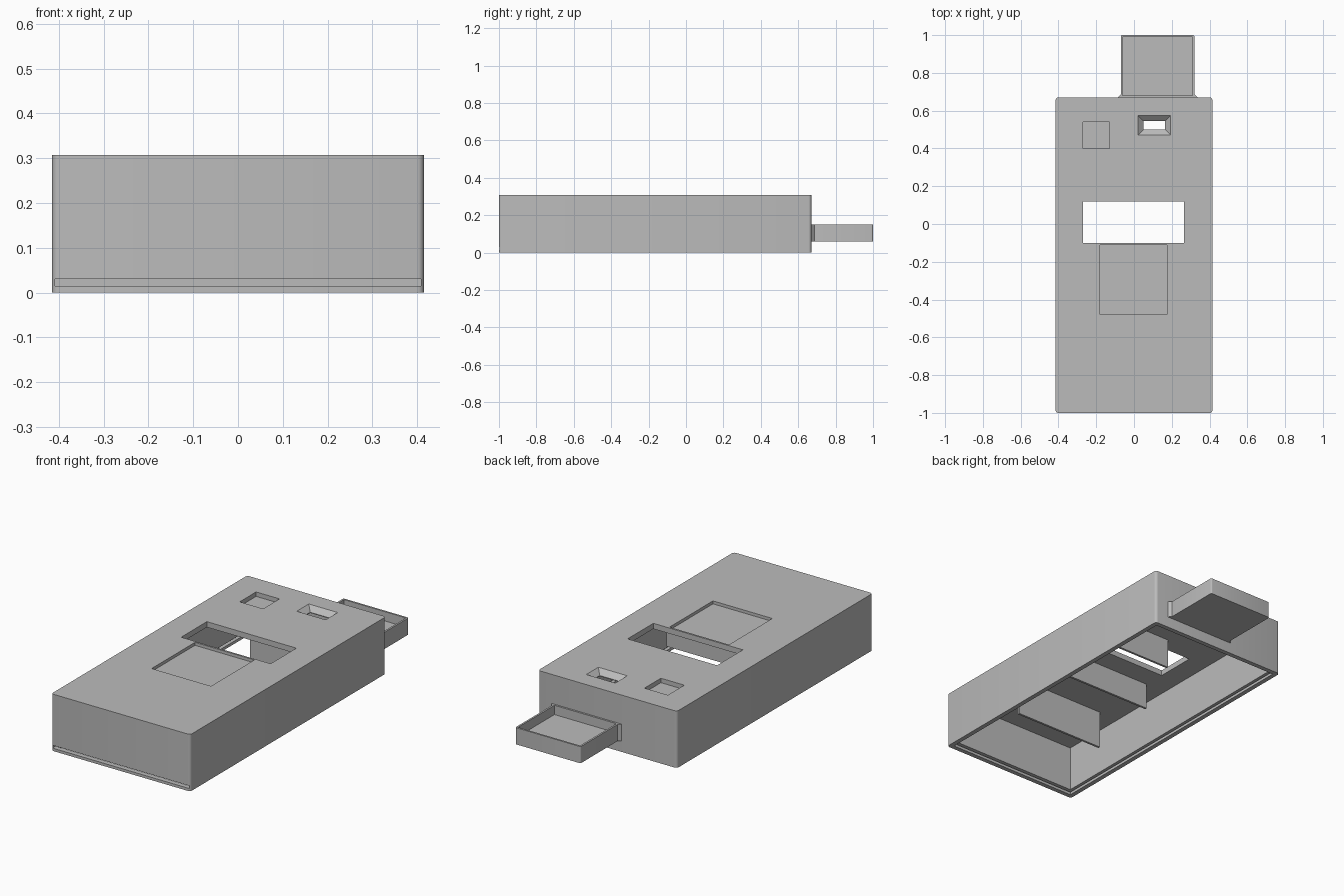
import bpy, bmesh

cube = bpy.data.objects.get("Cube")
if cube:
    bpy.data.objects.remove(cube, do_unlink=True)

# Single grey plastic
grey = bpy.data.materials.new("grey plastic")
grey.use_nodes = True
colour = (0.5, 0.5, 0.5, 1)
grey.diffuse_color = colour
grey.node_tree.nodes["Principled BSDF"].inputs["Base Color"].default_value = colour


def finish(name, bm):
    bmesh.ops.recalc_face_normals(bm, faces=bm.faces)
    mesh = bpy.data.meshes.new(name)
    bm.to_mesh(mesh)
    bm.free()
    mesh.materials.append(grey)
    obj = bpy.data.objects.new(name, mesh)
    bpy.context.scene.collection.objects.link(obj)
    return obj


def block(name, x, y, z, round_corners=0, flare=0):
    """Box from three (low, high) ranges; flare widens the top rim."""
    bm = bmesh.new()
    bmesh.ops.create_cube(bm, size=1)
    for v in bm.verts:
        grow = flare if v.co.z > 0 else 0
        v.co = [r[0] - grow * (i < 2) if c < 0 else r[1] + grow * (i < 2)
                for i, (c, r) in enumerate(zip(v.co, (x, y, z)))]
    if round_corners:
        upright = [e for e in bm.edges
                   if abs(e.verts[0].co.z - e.verts[1].co.z) > 0.01]
        bmesh.ops.bevel(bm, geom=upright, offset=round_corners, segments=4,
                        profile=0.5, affect='EDGES')
    return finish(name, bm)


def cut(target, cutter):
    cutter.hide_render = True
    mod = target.modifiers.new("cut", 'BOOLEAN')
    mod.operation = 'DIFFERENCE'
    mod.solver = 'EXACT'
    mod.object = cutter
    bpy.context.view_layer.objects.active = target
    bpy.ops.object.modifier_apply(modifier=mod.name)
    bpy.data.objects.remove(cutter, do_unlink=True)


def smooth(obj):
    bpy.ops.object.select_all(action='DESELECT')
    obj.select_set(True)
    bpy.context.view_layer.objects.active = obj
    bpy.ops.object.shade_smooth_by_angle()


TOP, CEILING = 0.307, 0.277

# Hollow case, open underneath
case = block("case_shell", (-0.415, 0.415), (-1, 0.67), (0, TOP), 0.015)
openings = [
    ("cavity", (-0.39, 0.39), (-0.975, 0.645), (-0.1, CEILING), 0),
    ("cover_slot", (-0.408, 0.408), (-1.1, 0.66), (0.015, 0.03), 0),
    ("window", (-0.27, 0.265), (-0.1, 0.12), (0.2, 0.4), 0),
    ("label_recess", (-0.18, 0.175), (-0.48, -0.11), (TOP - 0.016, 0.4), 0),
    ("square_recess", (-0.27, -0.13), (0.4, 0.54), (TOP - 0.024, 0.4), 0),
    ("funnel_hole", (0.05, 0.165), (0.5, 0.545), (0.2, 0.4), 0),
    ("funnel_taper", (0.05, 0.165), (0.5, 0.545), (CEILING + 0.004, TOP + 0.001), 0.03),
]
for name, x, y, z, flare in openings:
    cut(case, block(name, x, y, z, flare=flare))
smooth(case)

# Crosswise partitions hanging from the ceiling
for name, x, y, low in (("front_partition", (-0.27, 0.27), -0.595, 0.07),
                        ("middle_partition", (-0.27, 0.27), -0.22, 0.135),
                        ("rear_partition", (-0.06, 0.33), 0.2, 0.115)):
    block(name, x, (y - 0.012, y), (low, CEILING + 0.003))

# Open tray at the back
tray = block("rear_tray", (-0.07, 0.32), (0.66, 1), (0.06, 0.15), 0.008)
cut(tray, block("tray_hollow", (-0.06, 0.31), (0.68, 0.99), (0.1, 0.2)))
smooth(tray)

# Small wedge fillets where the tray meets the case
for name, edge, side in (("left_tray_fillet", 0.315, 1), ("right_tray_fillet", -0.065, -1)):
    bm = bmesh.new()
    foot = [bm.verts.new((edge + side * dx, y, 0.06))
            for dx, y in ((0, 0.665), (0.02, 0.665), (0.02, 0.671), (0.005, 0.686), (0, 0.686))]
    face = bm.faces.new(foot)
    moved = bmesh.ops.extrude_face_region(bm, geom=[face])["geom"]
    bmesh.ops.translate(bm, vec=(0, 0, 0.09),
                        verts=[g for g in moved if isinstance(g, bmesh.types.BMVert)])
    finish(name, bm)
